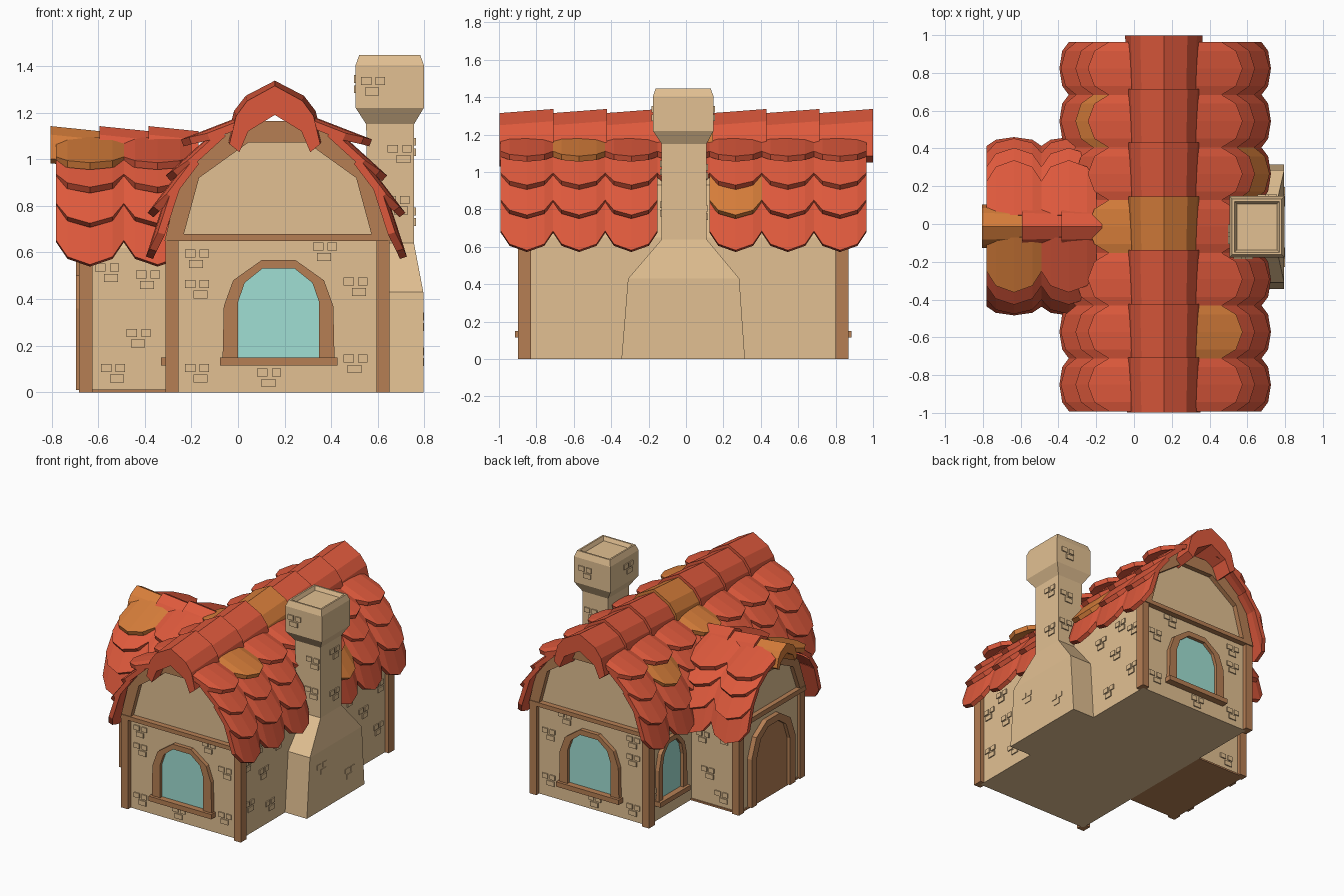
import bpy, bmesh, math, random
from mathutils import Matrix, Vector

if "Cube" in bpy.data.objects:
    bpy.data.objects.remove(bpy.data.objects["Cube"])

random.seed(4)
CX, CY = 0.165, -0.012          # ridge lines of main house and wing


def material(name, hexcol):
    rgb = [int(hexcol[i:i + 2], 16) / 255 for i in (0, 2, 4)]
    m = bpy.data.materials.new(name)
    m.diffuse_color = [((c + 0.055) / 1.055) ** 2.4 if c > 0.04 else c / 12.92 for c in rgb] + [1]
    m.use_nodes = True
    m.node_tree.nodes["Principled BSDF"].inputs["Base Color"].default_value = m.diffuse_color
    return m


WALL = material("sandy_plaster", "E2C092")
WOOD = material("brown_wood", "B67F54")
GLASS = material("teal_glass", "A0DFD3")
RED = material("red_tile", "DE593C")
ORANGE = material("orange_tile", "D67D3A")


def finish(name, bm, *mats):
    bmesh.ops.recalc_face_normals(bm, faces=bm.faces)
    me = bpy.data.meshes.new(name)
    bm.to_mesh(me)
    bm.free()
    for m in mats:
        me.materials.append(m)
    ob = bpy.data.objects.new(name, me)
    bpy.context.collection.objects.link(ob)
    return ob


def bridge(bm, rings, mat=0):
    """Closed loft through rings of points, capped at both ends."""
    vs = [[bm.verts.new(p) for p in r] for r in rings]
    n = len(vs[0])
    fs = [bm.faces.new((a[i], a[(i + 1) % n], b[(i + 1) % n], b[i]))
          for a, b in zip(vs, vs[1:]) for i in range(n)]
    fs += [bm.faces.new(vs[0][::-1]), bm.faces.new(vs[-1])]
    for f in fs:
        f.material_index = mat


def wall_frame(x, y, deg):
    """Local x along the wall, local -y outward, z up."""
    return Matrix.Translation((x, y, 0)) @ Matrix.Rotation(math.radians(deg), 4, 'Z')


def add_prism(bm, M, pts, d0, d1):
    bridge(bm, [[M @ Vector((u, -d, v)) for u, v in pts] for d in (d0, d1)])


def prism(name, M, pts, d0, d1, mat):
    bm = bmesh.new()
    add_prism(bm, M, pts, d0, d1)
    return finish(name, bm, mat)


def rect(u0, u1, v0, v1):
    return [(u0, v0), (u1, v0), (u1, v1), (u0, v1)]


def sym(half):
    """Mirror a right-hand profile (bottom to top) into a full arch."""
    return half + [(-u, v) for u, v in reversed(half)]


FRONT, BACK = wall_frame(.17, -0.865, 0), wall_frame(.17, 0.835, 180)
WING_END = wall_frame(-0.66, CY, -90)
LEFT, RIGHT = wall_frame(-0.28, 0, -90), wall_frame(0.62, 0, 90)

# Walls with gable tops
prism("main_walls", FRONT, sym([(.45, 0), (.45, .65), (.385, .93), (.15, 1.14)]), 0, -1.70, WALL)
prism("wing_walls", WING_END, sym([(.35, .01), (.35, .62), (.27, .87), (.12, .98)]), 0, -.6, WALL)
prism("wing_floor", WING_END, rect(-.36, .36, 0, .012), .01, -.38, WOOD)

# Timber gable arches, beams and corner posts
MAIN_OUT = [(.485, .65), (.41, .95), (.155, 1.165)]
MAIN_IN = [(.41, .65), (.337, .92), (.125, 1.072)]
WING_OUT = [(.385, .63), (.295, .88), (.12, 1.0)]
WING_IN = [(.325, .63), (.235, .85), (.09, .92)]
for side, M in (("front", FRONT), ("back", BACK)):
    prism(side + "_gable_arch", M, sym(MAIN_OUT) + sym(MAIN_IN)[::-1], -.02, .035, WOOD)
    prism(side + "_beam", M, rect(-.475, .475, .65, .68), -.02, .04, WOOD)
    for s in (-1, 1):
        prism(side + "_post", M, rect(s * .453 - .028, s * .453 + .028, 0, .66), -.035, .033, WOOD)
prism("wing_gable_arch", WING_END, sym(WING_OUT) + sym(WING_IN)[::-1], -.02, .03, WOOD)
prism("wing_beam", WING_END, rect(-.375, .375, .63, .665), -.02, .035, WOOD)
for s in (-1, 1):
    prism("wing_post", WING_END, rect(s * .35 - .028, s * .35 + .028, 0, .64), -.035, .022, WOOD)


# Arched windows with frame and sill
def window(name, M, u, w):
    glass = [(.173, .15), (.173, .39), (.145, .47), (.07, .53)]
    outer = [(.24, .15), (.235, .37), (.195, .48), (.073, .567)]
    g, o = ([(p * w + u, v) for p, v in sym(h)] for h in (glass, outer))
    prism(name + "_glass", M, g, -.005, .006, GLASS)
    prism(name + "_frame", M, o + g[::-1], -.01, .03, WOOD)
    prism(name + "_sill", M, rect(u - .252 * w, u + .252 * w, .115, .15), -.01, .05, WOOD)


window("front_window", FRONT, .004, 1)
window("back_window", BACK, -.004, 1)
window("left_back_window", LEFT, -.59, .68)
window("left_front_window", LEFT, .60, .68)

# Arched door on the wing end
door = sym([(.19, .01), (.19, .35), (.145, .47), (.06, .53)])
frame = sym([(.25, .01), (.25, .36), (.195, .5), (.075, .578)])
prism("door", WING_END, door, -.01, .01, WOOD)
prism("door_frame", WING_END, frame + door[::-1], -.01, .035, WOOD)

# Chimney: tapered base, shaft, flared cap with a sunken top
bm = bmesh.new()
bridge(bm, [[(x0, y0, z), (x1, y0, z), (x1, y1, z), (x0, y1, z)] for z, x0, x1, y0, y1 in (
    (0, .58, .795, -.345, .315), (.43, .58, .795, -.31, .285), (.64, .555, .755, -.13, .11),
    (1.15, .55, .755, -.13, .11), (1.22, .505, .797, -.177, .147), (1.405, .505, .797, -.177, .147),
    (1.447, .52, .782, -.162, .132), (1.447, .532, .77, -.15, .12), (1.42, .545, .757, -.137, .107))])
finish("chimney", bm, WALL)


# Slightly raised bricks in small groups
def bricks(name, M, spots, d=.008):
    bm = bmesh.new()
    for u, v in spots:
        flip = random.choice((-1, 1))
        for du, dv, w in ((-.035, .025, .045), (.025, .025, .04), (.01 * flip, -.02, .06)):
            a, b = u + du, v + dv
            add_prism(bm, M, rect(a - w / 2, a + w / 2, b - .017, b + .017), -.005, d)
    finish(name, bm, WALL)


SPOTS = [(-.34, .57), (-.34, .44), (.21, .60), (.34, .45), (-.34, .08), (-.03, .06), (.34, .12)]
bricks("front_bricks", FRONT, SPOTS)
bricks("back_bricks", BACK, [(-u, v) for u, v in SPOTS])
WING_SPOTS = [(-.555, .51), (-.38, .48), (-.42, .23), (-.53, .08)]
bricks("wing_front_bricks", wall_frame(0, CY - .35, 0), WING_SPOTS)
bricks("wing_back_bricks", wall_frame(0, CY + .35, 180), [(-u, v) for u, v in WING_SPOTS])
bricks("right_bricks", RIGHT, [(s * u - .015, v) for s in (-1, 1) for u, v in (
    (.75, .5), (.57, .38), (.42, .53), (.74, .2), (.5, .12), (.62, .58))])
bricks("left_bricks", LEFT, [(.8, .52), (.81, .1), (.43, .55), (-.79, .52), (-.79, .2)])
bricks("chimney_base_bricks", wall_frame(.795, 0, 90), [(-.17, .3), (.15, .15)], .004)
bricks("chimney_shaft_bricks", wall_frame(.755, 0, 90), [(.03, 1.05), (.03, .75)])
bricks("chimney_front_bricks", wall_frame(0, -.13, 0), [(.7, 1.02), (.69, .8)])
bricks("chimney_back_bricks", wall_frame(0, .11, 180), [(-.68, 1.0), (-.69, .78)])
bricks("cap_front_bricks", wall_frame(0, -.177, 0), [(.585, 1.31)])
bricks("cap_back_bricks", wall_frame(0, .147, 180), [(-.7, 1.31)])
bricks("cap_left_bricks", wall_frame(.505, 0, -90), [(.06, 1.32)])


# Roof tiles: bulged, scalloped slabs; place(s, a, z) maps across/along/up
def tile(bm, place, a, w, top, tip, mat):
    (s0, z0), (s1, z1) = top, tip
    run = math.hypot(s1 - s0, z1 - z0)
    ds, dz = (s1 - s0) / run, (z1 - z0) / run
    shape = [(-1, .115, .016), (-.66, .036, .004), (0, 0, 0), (.66, .036, .004), (1, .115, .016)]

    def ring(end):
        def pt(u, drop, low, thick):
            t = run - drop if end else 0
            n = low + thick
            return place(s0 + ds * t + dz * n, a + u * w / 2, z0 + dz * t - ds * n)
        return [pt(*p, 0) for p in shape] + [pt(*p, .032) for p in reversed(shape)]
    r0, r1 = ring(False), ring(True)
    vs = [[bm.verts.new(p) for p in r] for r in (r0, r1)]
    for i in range(10):
        j = (i + 1) % 10
        bm.faces.new((vs[0][i], vs[0][j], vs[1][j], vs[1][i])).material_index = mat
    for v in vs:                                   # end caps as quad strips
        for i in range(4):
            bm.faces.new((v[i], v[i + 1], v[8 - i], v[9 - i])).material_index = mat


def roof(name, place, a0, w, count, rows, orange, skip=()):
    bm = bmesh.new()
    for r, (top, tip) in enumerate(rows):
        for c in range(count):
            if (r, c) not in skip:
                tile(bm, place, a0 + (c + .5) * w, w * 1.01, top, tip, int((r, c) in orange))
    finish(name, bm, RED, ORANGE)


MAIN_ROWS = [((.10, 1.205), (.41, 1.085)), ((.25, 1.135), (.475, .93)),
             ((.37, 1.01), (.553, .77)), ((.46, .89), (.56, .582))]
WING_ROWS = [((.06, 1.095), (.35, .985)), ((.21, 1.035), (.415, .88)),
             ((.325, .935), (.465, .725)), ((.39, .83), (.472, .548))]
roof("right_roof_tiles", lambda s, a, z: (CX + s, a, z), -.99, .279, 7, MAIN_ROWS,
     {(0, 1), (2, 4)}, {(2, 3), (3, 3)})
roof("left_roof_tiles", lambda s, a, z: (CX - s, a, z), -.99, .279, 7, MAIN_ROWS,
     {(0, 3), (1, 5)}, {(2, 3), (3, 3)})
roof("wing_front_tiles", lambda s, a, z: (a, CY - s, z), -.78, .29, 2, WING_ROWS, {(0, 0)})
roof("wing_back_tiles", lambda s, a, z: (a, CY + s, z), -.78, .29, 2, WING_ROWS, set())


# Ridge caps: arched sections, each tilted so one end overlaps its neighbour
def ridge(name, place, start, step, count, top, k, orange):
    outer = [(.205, -.25), (.175, -.13), (.125, -.065)]
    inner = [(.16, -.285), (.12, -.195)]
    section = (outer + [(0, 0)] + [(-u, v) for u, v in outer[::-1]]
               + [(-u, v) for u, v in inner] + [(0, -.125)] + inner[::-1])
    bm = bmesh.new()
    for i in range(count):
        a = start + i * step
        bridge(bm, [[place(u * k * f, b, top + v * k + dz) for u, v in section]
                    for b, dz, f in ((a, -.022, .95), (a + step * 1.02, 0, 1))], int(i in orange))
    finish(name, bm, RED, ORANGE)


ridge("main_ridge_caps", lambda s, a, z: (CX - .007 + s, a, z), -.998, .2845, 7, 1.337, 1, {3})
ridge("wing_ridge_caps", lambda s, a, z: (a, CY + s, z), -.17, -.21, 3, 1.142, .56, {2})
